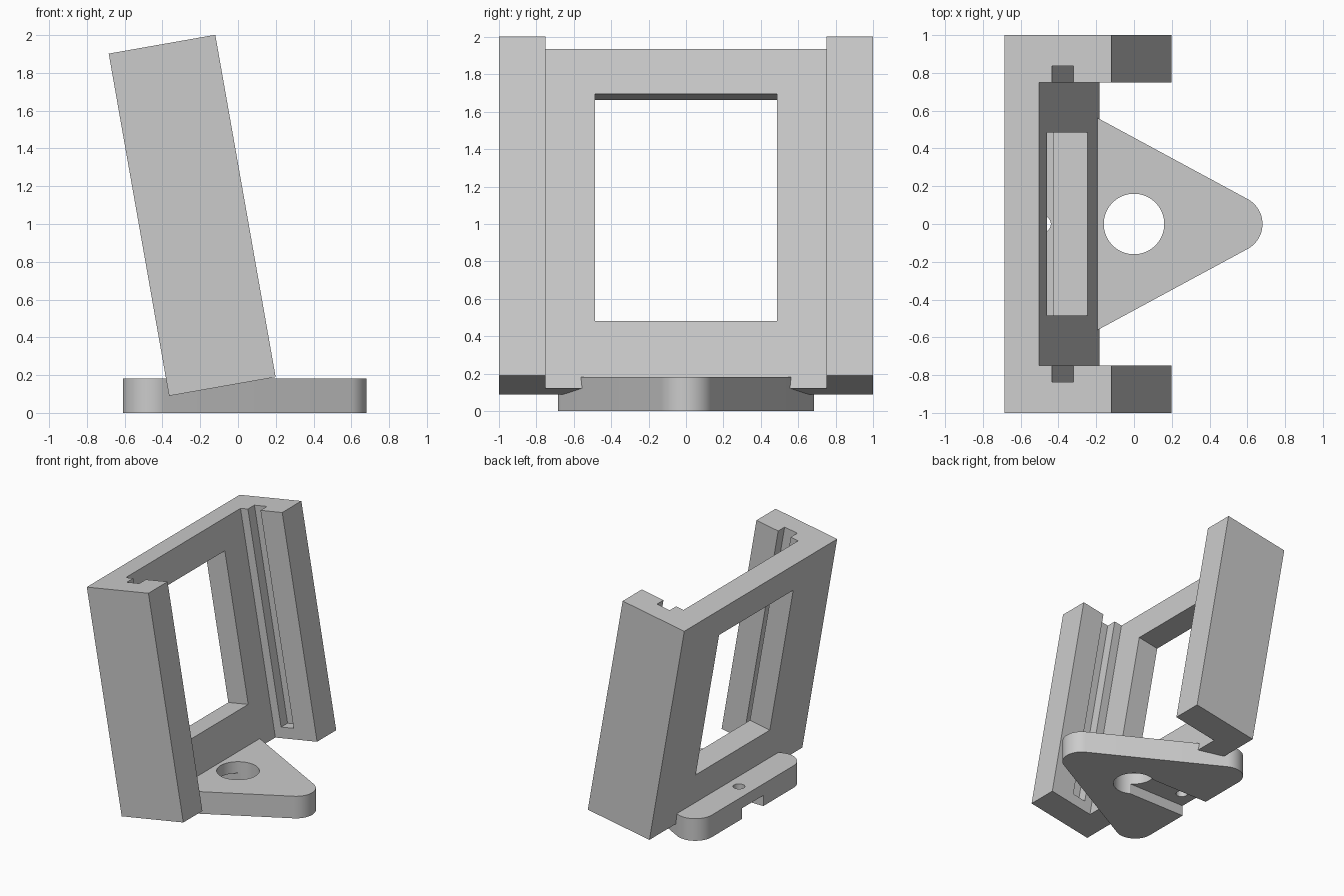
import bpy, bmesh, math
from mathutils import Matrix

cube = bpy.data.objects.get("Cube")
if cube:
    bpy.data.objects.remove(cube, do_unlink=True)

GREY = (0.6, 0.6, 0.6, 1.0)
mat = bpy.data.materials.new("plain_grey")
mat.use_nodes = True
mat.diffuse_color = GREY
mat.node_tree.nodes["Principled BSDF"].inputs["Base Color"].default_value = GREY


def prism(name, outline, z0, z1):
    """Extrude a counter-clockwise xy outline from z0 to z1."""
    bm = bmesh.new()
    base = bm.faces.new([bm.verts.new((x, y, z0)) for x, y in outline])
    top = bmesh.ops.extrude_face_region(bm, geom=[base])["geom"]
    verts = [g for g in top if isinstance(g, bmesh.types.BMVert)]
    bmesh.ops.translate(bm, verts=verts, vec=(0, 0, z1 - z0))
    bmesh.ops.recalc_face_normals(bm, faces=bm.faces)
    mesh = bpy.data.meshes.new(name)
    bm.to_mesh(mesh)
    bm.free()
    mesh.materials.append(mat)
    obj = bpy.data.objects.new(name, mesh)
    bpy.context.collection.objects.link(obj)
    return obj


def rect(x0, x1, y0, y1):
    return [(x0, y0), (x1, y0), (x1, y1), (x0, y1)]


def arc(cx, cy, r, a0, a1, n):
    angles = [math.radians(a0 + (a1 - a0) * i / n) for i in range(n + 1)]
    return [(cx + r * math.cos(a), cy + r * math.sin(a)) for a in angles]


def circle(cx, cy, r, n=64):
    return arc(cx, cy, r, 0, 360, n)[:-1]


def cut(obj, cutters):
    """Subtract the cutters, bake the result and remove them."""
    for c in cutters:
        c.hide_render = True
        mod = obj.modifiers.new("cut", 'BOOLEAN')
        mod.operation = 'DIFFERENCE'
        mod.solver = 'EXACT'
        mod.object = c
        bpy.ops.object.select_all(action='DESELECT')
        bpy.context.view_layer.objects.active = obj
        obj.select_set(True)
        bpy.ops.object.modifier_apply(modifier=mod.name)
        bpy.data.objects.remove(c, do_unlink=True)


# Holder frame: U-shaped section, back plate with two side rails
depth, plate, height = 0.573, 0.185, 1.84
half = [(0, 1), (0, -1)]
section = half + [(depth, -1), (depth, -0.75), (plate, -0.75),
                  (plate, 0.75), (depth, 0.75), (depth, 1)]
frame = prism("holder_frame", section, 0, height)

# Window through the plate, and a slot closed at the foot in each rail
cutters = [prism("window_cutter", rect(-0.1, 0.3, -0.485, 0.485), 0.364, 1.597)]
for side in (-1, 1):
    y0, y1 = sorted((side * 0.7, side * 0.835))
    cutters.append(prism("slot_cutter", rect(0.254, 0.371, y0, y1), 0.09, 2))
cut(frame, cutters)

# Lean the frame back
frame.data.transform(Matrix.Translation((-0.365, 0, 0.09))
                     @ Matrix.Rotation(math.radians(-10), 4, 'Y'))

# Foot: rounded triangle
r, lean = 0.15, 61.5
outline = (arc(0.53, 0, r, -lean, lean, 24)
           + arc(-0.46, 0.535, r, lean, 180, 24)
           + arc(-0.46, -0.535, r, 180, 360 - lean, 24))
foot = prism("foot", outline, 0, 0.183)

# Large hole, small hole and the channel under the foot
cut(foot, [
    prism("large_hole_cutter", circle(0, 0, 0.16), -0.1, 0.3),
    prism("small_hole_cutter", circle(-0.485, 0, 0.045, 32), -0.1, 0.3),
    prism("channel_cutter", rect(-0.7, 0, -0.14, 0.14), -0.1, 0.088),
])

# Round walls smooth, edges sharp
bpy.ops.object.select_all(action='DESELECT')
bpy.context.view_layer.objects.active = foot
foot.select_set(True)
bpy.ops.object.shade_smooth_by_angle(angle=math.radians(30))
